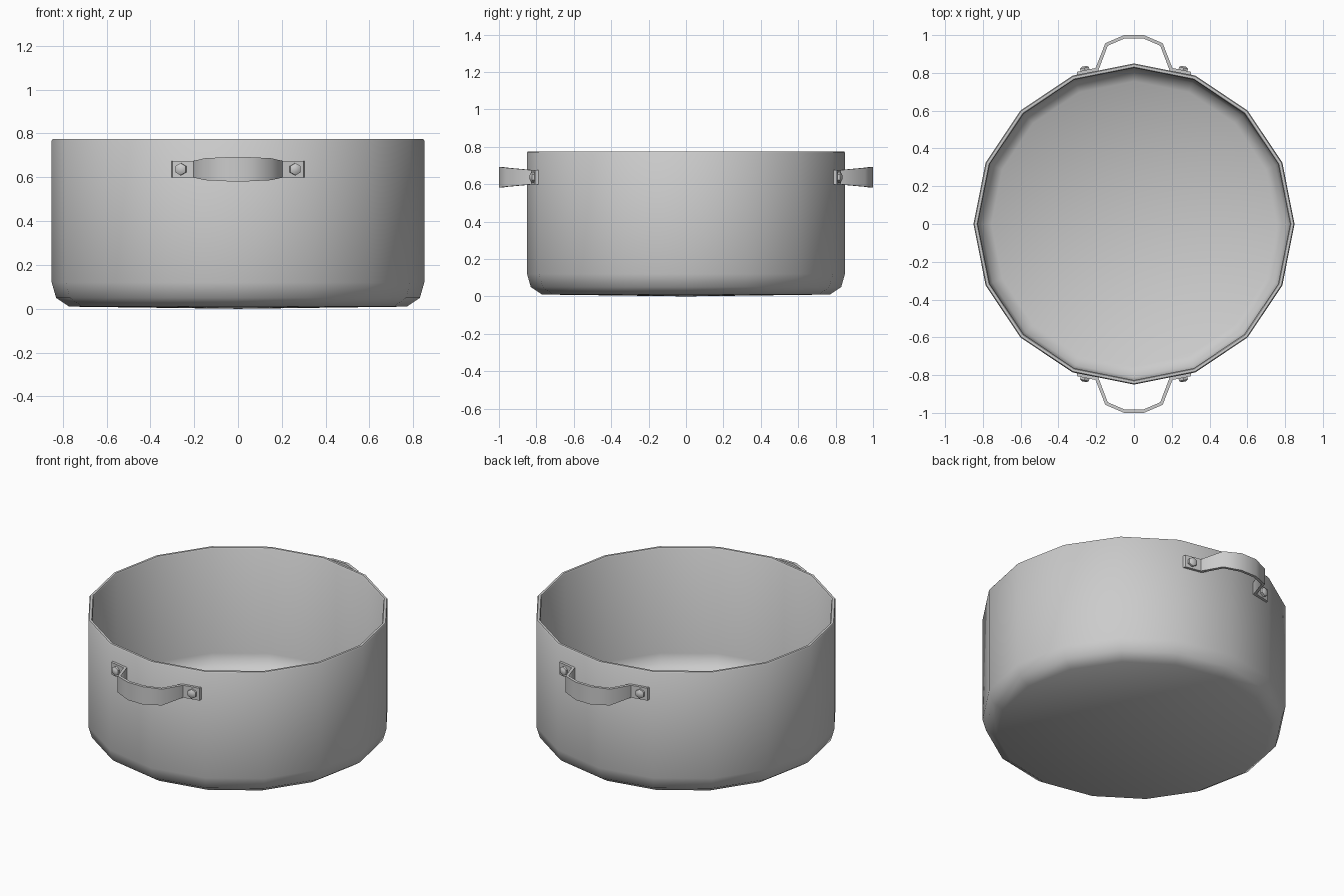
import bpy, bmesh
from math import sin, cos, pi, radians, atan2
from mathutils import Matrix, Vector

if "Cube" in bpy.data.objects:
    bpy.data.objects.remove(bpy.data.objects["Cube"])


def finish(name, bm, angle):
    bmesh.ops.recalc_face_normals(bm, faces=bm.faces)
    me = bpy.data.meshes.new(name)
    bm.to_mesh(me)
    bm.free()
    ob = bpy.data.objects.new(name, me)
    bpy.context.collection.objects.link(ob)
    bpy.ops.object.select_all(action='DESELECT')
    ob.select_set(True)
    bpy.context.view_layer.objects.active = ob
    bpy.ops.object.shade_smooth_by_angle(angle=radians(angle))
    return ob


# pot body: closed wall profile (radius, height) turned into 16 sides
SIDES = 16
profile = [(0.77, 0.01), (0.83, 0.05), (0.85, 0.12), (0.85, 0.768), (0.845, 0.775),
           (0.831, 0.775), (0.826, 0.768), (0.826, 0.125), (0.81, 0.07), (0.755, 0.032)]
bm = bmesh.new()
rings = [[bm.verts.new((r * cos(2 * pi * i / SIDES), r * sin(2 * pi * i / SIDES), z))
          for i in range(SIDES)] for r, z in profile]
for a, b in zip(rings, rings[1:]):
    for i in range(SIDES):
        j = (i + 1) % SIDES
        bm.faces.new((a[i], a[j], b[j], b[i]))
for ring, z in ((rings[0], 0.0), (rings[-1], 0.022)):
    c = bm.verts.new((0, 0, z))
    for i in range(SIDES):
        bm.faces.new((c, ring[i], ring[(i + 1) % SIDES]))
finish("pot_body", bm, 50)

# strap handle: outer path (x, distance from centre, half height), mirrored in x
MID = 0.637
half = [(0.30, 0.806, 0.038), (0.203, 0.826, 0.038), (0.152, 0.957, 0.050), (0.052, 1.0, 0.055)]
inner = [(0.304, 0.786), (0.190, 0.809), (0.139, 0.944), (0.048, 0.983)]


def mirrored(pts):
    return pts + [(-p[0],) + tuple(p[1:]) for p in reversed(pts)]


def strap(name, side):
    bm = bmesh.new()
    loops = []
    for (xo, yo, h), (xi, yi) in zip(mirrored(half), mirrored(inner)):
        loops.append([bm.verts.new((x, side * y, MID + z)) for x, y, z in
                      ((xo, yo, h), (xo, yo, -h), (xi, yi, -h), (xi, yi, h))])
    for a, b in zip(loops, loops[1:]):
        for i in range(4):
            j = (i + 1) % 4
            bm.faces.new((a[i], a[j], b[j], b[i]))
    bm.faces.new(loops[0])
    bm.faces.new(loops[-1])
    finish(name, bm, 48)


# six-sided rivet heads, square to the pot facet they sit on
def rivet(name, sx, side):
    normal = Vector((sx * sin(pi / 16), side * cos(pi / 16), 0))
    rot = normal.to_track_quat('Z', 'Y').to_matrix().to_4x4()
    bm = bmesh.new()
    rows = []
    for r, z in ((0.028, -0.012), (0.028, 0.012), (0.015, 0.020)):
        rows.append([bm.verts.new((r * sin(pi * i / 3), r * cos(pi * i / 3), z)) for i in range(6)])
    for a, b in zip(rows, rows[1:]):
        for i in range(6):
            j = (i + 1) % 6
            bm.faces.new((a[i], a[j], b[j], b[i]))
    bm.faces.new(rows[0])
    bm.faces.new(rows[-1])
    bm.transform(Matrix.Translation((sx * 0.26, side * 0.815, MID)) @ rot)
    finish(name, bm, 40)


for label, side in (("front", -1), ("back", 1)):
    strap(label + "_handle", side)
    for end, sx in (("left", -1), ("right", 1)):
        rivet(f"{label}_{end}_rivet", sx, side)
